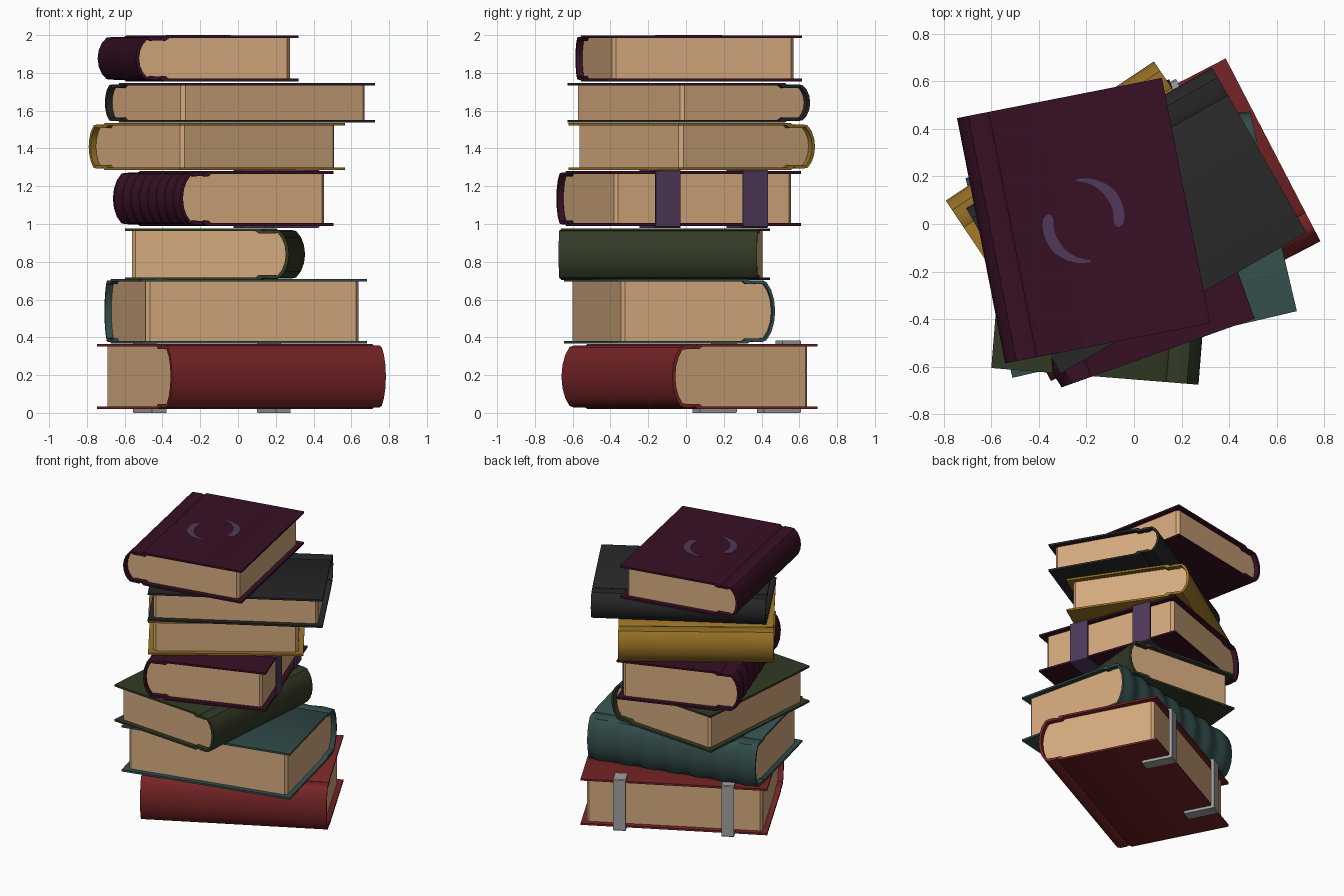
import bpy, math

if "Cube" in bpy.data.objects:
    bpy.data.objects.remove(bpy.data.objects["Cube"])


def mat(name, rgb):
    m = bpy.data.materials.new(name)
    m.diffuse_color = (*rgb, 1)
    m.use_nodes = True
    m.node_tree.nodes["Principled BSDF"].inputs["Base Color"].default_value = m.diffuse_color
    return m


RED = mat("red cover", (0.19, 0.018, 0.02))
TEAL = mat("teal cover", (0.032, 0.076, 0.072))
GREEN = mat("dark green cover", (0.032, 0.042, 0.018))
PURPLE = mat("dark purple cover", (0.038, 0.005, 0.018))
GOLD = mat("gold cover", (0.305, 0.162, 0.019))
BLACK = mat("black cover", (0.02, 0.02, 0.02))
PAGES = mat("tan pages", (0.66, 0.40, 0.205))
STRAP = mat("dusty violet", (0.08, 0.042, 0.102))
METAL = mat("grey metal", (0.35, 0.35, 0.35))


def make(name, verts, faces, material, place, smooth=None):
    me = bpy.data.meshes.new(name)
    me.from_pydata(verts, [], faces)
    me.materials.append(material)
    ob = bpy.data.objects.new(name, me)
    bpy.context.collection.objects.link(ob)
    ob.location = (place[0], place[1], 0)
    ob.rotation_euler.z = math.radians(place[2])
    bpy.context.view_layer.objects.active = ob
    ob.select_set(True)
    bpy.ops.object.mode_set(mode='EDIT')
    bpy.ops.mesh.select_all(action='SELECT')
    bpy.ops.mesh.normals_make_consistent(inside=False)
    bpy.ops.object.mode_set(mode='OBJECT')
    if smooth:
        bpy.ops.object.shade_smooth_by_angle(angle=math.radians(smooth))
    ob.select_set(False)
    return ob


def loft(name, sections, material, place, c_shape=False, smooth=None):
    """Join (v, [(u, z)...]) sections; a C shape is capped with a strip of quads."""
    n = len(sections[0][1])
    verts = [(u, v, z) for v, pts in sections for u, z in pts]
    faces = [(s * n + i, s * n + (i + 1) % n, (s + 1) * n + (i + 1) % n, (s + 1) * n + i)
             for s in range(len(sections) - 1) for i in range(n)]
    for base in (0, (len(sections) - 1) * n):
        if c_shape:
            faces += [(base + i, base + i + 1, base + n - 2 - i, base + n - 1 - i)
                      for i in range(n // 2 - 1)]
        else:
            faces.append(tuple(range(base, base + n)))
    return make(name, verts, faces, material, place, smooth)


def mirrored(half):
    """Half profile from mid-spine to the top board -> full chain, top to bottom."""
    return half[::-1] + [(d, -z) for d, z in half[1:]]


def book(name, material, x, y, angle, W, L, z0, z1, ribs=0):
    place = (x, y, angle)
    H, mid, t = (z1 - z0) / 2, (z0 + z1) / 2, 0.014
    outer = mirrored([(0, 0), (0.006, .35 * H), (0.022, .66 * H), (0.048, .9 * H),
                      (0.072, H - .009), (0.115, H - .008), (0.135, H - .014),
                      (0.155, H), (W, H)])
    inner = mirrored([(0.018, 0), (0.024, .34 * H), (0.039, .61 * H), (0.062, .83 * H),
                      (0.084, H - .028), (0.118, H - .026), (0.16, H - .028),
                      (0.18, H - t), (W, H - t)])

    def shift(pts):
        return [(d - W / 2, z + mid) for d, z in pts]

    # cover: boards, hinge grooves and spine in one shell, ribbed where needed
    steps = ribs * 8 if ribs else 1
    sections = []
    for s in range(steps + 1):
        f = s / steps
        k = 0.007 * (1 - math.cos(2 * math.pi * ribs * f)) - 0.004 if ribs else 0
        ring = [(d - k, z) if d < 0.06 else (d, z) for d, z in outer]
        sections.append(((f - .5) * L, shift(ring + inner[::-1])))
    loft(name + "_cover", sections, material, place, True, 40)

    # page block, set in from the boards with bevelled fore corners
    e = 0.035
    sections = []
    for v, cut in ((-L / 2 + e, .018), (-L / 2 + e + .018, 0),
                   (L / 2 - e - .018, 0), (L / 2 - e, .018)):
        pts = inner[1:-1]
        sections.append((v, shift([(W - e - cut, H - t)] + pts + [(W - e - cut, -H + t)])))
    loft(name + "_pages", sections, PAGES, place)
    return place


def clasp(name, material, place, W, v, width, zb, zt, top, bottom, t):
    """Band folded over the fore edge of a book."""
    a = W / 2
    outer = [(a - top, zt), (a + t - .006, zt), (a + t, zt - .006),
             (a + t, zb + .006), (a + t - .006, zb), (a - bottom, zb)]
    inner = [(a - top, zt - t), (a - .002, zt - t), (a, zt - t - .002),
             (a, zb + t + .002), (a - .002, zb + t), (a - bottom, zb + t)]
    ring = outer + inner[::-1]
    loft(name, [(v - width / 2, ring), (v + width / 2, ring)], material, place, True)


# the stack, bottom to top
red = book("red_book", RED, 0.018, 0.018, 117.4, 0.865, 1.275, 0.02, 0.365)
book("teal_book", TEAL, -0.012, -0.085, -76.8, 0.865, 1.227, 0.367, 0.71, ribs=7)
book("green_book", GREEN, -0.122, -0.115, 175.4, 0.873, 1.053, 0.703, 0.977)
strapped = book("strapped_book", PURPLE, -0.08, -0.04, 19.6, 0.865, 1.067, 0.99, 1.28, ribs=8)
book("gold_book", GOLD, -0.112, 0.03, -56.2, 0.868, 1.052, 1.285, 1.535)
book("black_book", BLACK, 0.01, 0.015, -60.2, 0.80, 1.19, 1.537, 1.747)
top = book("top_book", PURPLE, -0.212, 0.014, 11.1, 0.877, 1.05, 1.755, 1.998)

# metal clasps and cloth straps
for i, s in enumerate((-1, 1)):
    clasp(f"metal_clasp_{i}", METAL, red, 0.865, s * 0.37, 0.085, 0.0, 0.383, 0.09, 0.2, 0.02)
    clasp(f"cloth_strap_{i}", STRAP, strapped, 0.865, 0.03 + s * 0.245, 0.14,
          0.98, 1.287, 0.25, 0.25, 0.01)

# two tapering crescents on the top cover
for k in range(2):
    outline_out, outline_in = [], []
    for j in range(25):
        f = j / 24
        a = math.radians(100 - 110 * f + 180 * k - top[2])
        half = 0.023 * min(1, 0.2 + 1.6 * f) * math.sqrt(max(0.06, 1 - max(0, (f - .88) / .12) ** 2))
        r = 0.172 - 0.026 * f
        outline_out.append(((r + half) * math.cos(a), (r + half) * math.sin(a)))
        outline_in.append(((r - half) * math.cos(a), (r - half) * math.sin(a)))
    ring = outline_out + outline_in[::-1]
    n = len(ring)
    verts = [(p, q, z) for z in (1.995, 2.0) for p, q in ring]
    faces = [(i, (i + 1) % n, (i + 1) % n + n, i + n) for i in range(n)]
    for b in (0, n):
        faces += [(b + i, b + i + 1, b + n - 2 - i, b + n - 1 - i) for i in range(n // 2 - 1)]
    make(f"cover_crescent_{k}", verts, faces, STRAP, top)
